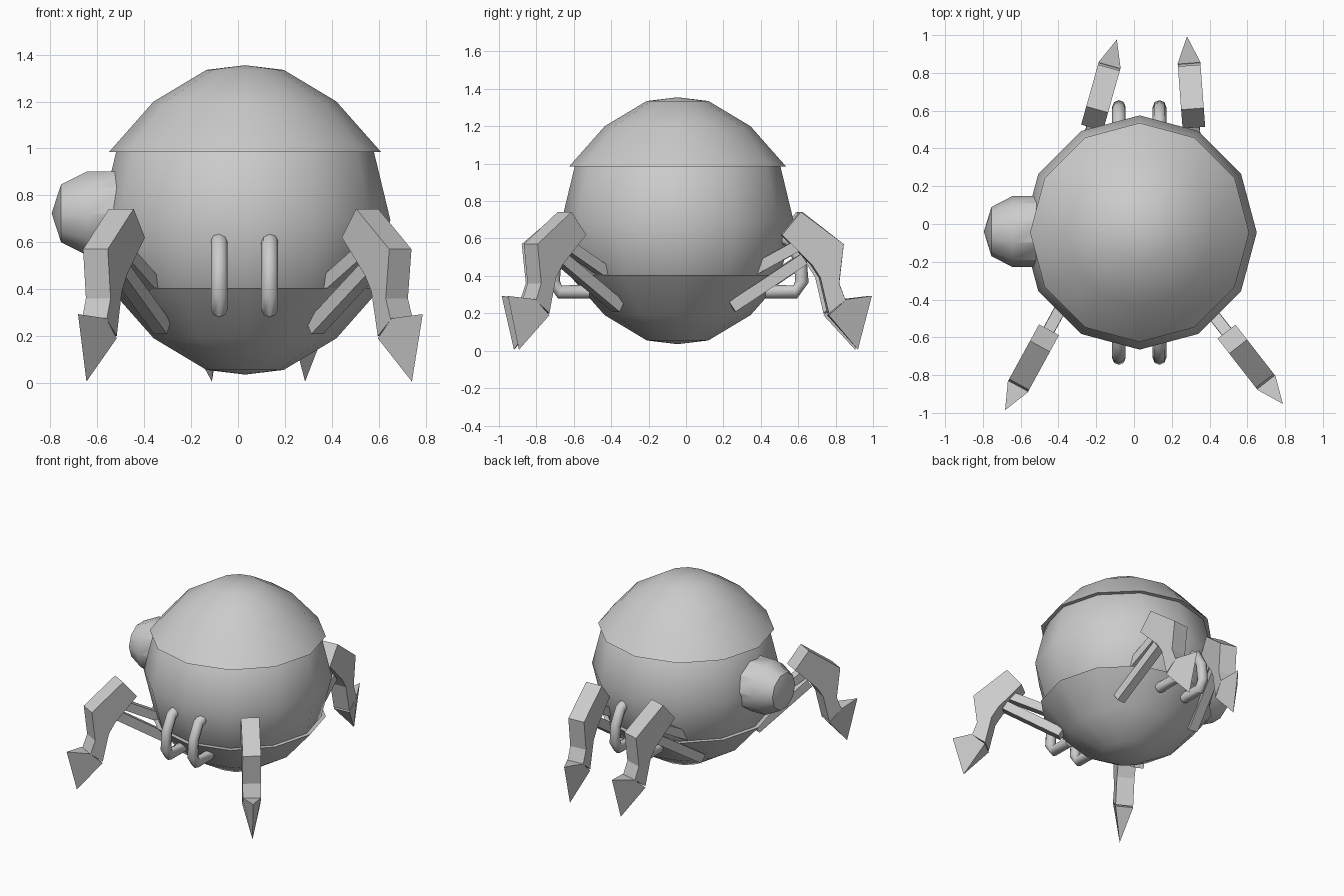
import bpy, bmesh, math
from mathutils import Vector

if "Cube" in bpy.data.objects:
    bpy.data.objects.remove(bpy.data.objects["Cube"])

CX, CY, CZ = 0.03, -0.045, 0.695   # centre of the round body
grey = bpy.data.materials.new("light_grey")
grey.diffuse_color = (0.6, 0.6, 0.6, 1)
grey.use_nodes = True
grey.node_tree.nodes["Principled BSDF"].inputs["Base Color"].default_value = grey.diffuse_color


def finish(name, bm, smooth=None):
    bmesh.ops.remove_doubles(bm, verts=bm.verts, dist=1e-5)
    bmesh.ops.recalc_face_normals(bm, faces=bm.faces)
    me = bpy.data.meshes.new(name)
    bm.to_mesh(me)
    bm.free()
    me.materials.append(grey)
    ob = bpy.data.objects.new(name, me)
    bpy.context.collection.objects.link(ob)
    if smooth:
        bpy.context.view_layer.objects.active = ob
        ob.select_set(True)
        bpy.ops.object.shade_smooth_by_angle(angle=math.radians(smooth))
        ob.select_set(False)
    return ob


def skin(bm, rings):
    """Bridge successive rings of points; close both ends."""
    vs = [[bm.verts.new(p) for p in r] for r in rings]
    n = len(vs[0])
    for a, b in zip(vs, vs[1:]):
        for i in range(n):
            bm.faces.new((a[i], a[(i + 1) % n], b[(i + 1) % n], b[i]))
    return vs


def lathe(name, profile, place, n, smooth=42):
    """Revolve (radius, height) points; place maps local coords to world."""
    bm = bmesh.new()
    rings = []
    for r, h in profile:
        r = max(r, 1e-7)
        rings.append([place(r * math.cos(2 * math.pi * i / n),
                            r * math.sin(2 * math.pi * i / n), h) for i in range(n)])
    skin(bm, rings)
    bmesh.ops.remove_doubles(bm, verts=bm.verts, dist=1e-5)
    bmesh.ops.dissolve_degenerate(bm, edges=bm.edges, dist=1e-6)
    return finish(name, bm, smooth)


def upright(x, y, h):
    return Vector((CX + x, CY + y, CZ + h))


def upside_down(x, y, h):
    return Vector((CX + x, CY + y, CZ - h))


# Round body with overlapping lid and bowl
half = [(0, 0.635), (0.16, 0.615), (0.375, 0.485), (0.55, 0.29)]
lathe("body", half + [(0.62, 0)] + [(r, -h) for r, h in reversed(half)], upright, 12)
shell = [(0, 0.66), (0.165, 0.64), (0.39, 0.505), (0.58, 0.29), (0.53, 0.29)]
lathe("lid", shell, upright, 12)
lathe("bowl", shell, upside_down, 12)

# Side lens pointing to -x
lathe("side_lens", [(0, 0.45), (0.187, 0.45), (0.187, 0.645), (0.13, 0.755), (0, 0.795)],
      lambda x, y, h: Vector((-h, -0.04 + x, 0.723 + y)), 10, 35)

# Bent grab handles, two in front and two behind
PATH = [(0.54, 0.61), (0.60, 0.59), (0.655, 0.49), (0.665, 0.37), (0.63, 0.315), (0.47, 0.315)]


def handle(name, x, side):
    bm = bmesh.new()
    pts = [Vector((x, CY + side * r, z)) for r, z in PATH]
    rings = []
    for i, p in enumerate(pts):
        t = (pts[min(i + 1, len(pts) - 1)] - pts[max(i - 1, 0)]).normalized()
        u = Vector((1, 0, 0))
        v = t.cross(u)
        rings.append([p + 0.036 * (u * math.cos(a) + v * math.sin(a))
                      for a in (k * math.pi / 4 for k in range(8))])
    vs = skin(bm, rings)
    bm.faces.new(vs[0])
    bm.faces.new(vs[-1])
    finish(name, bm, 50)


for side, label in ((-1, "front"), (1, "back")):
    for x, lr in ((-0.08, "left"), (0.135, "right")):
        handle(f"{label}_{lr}_handle", x, side)

# Legs: side profile (outward distance, height) extruded across the width
KNEE = [(0, 0.62), (0.10, 0.742), (0.33, 0.57), (0.305, 0.36), (0.34, 0.27),
        (0.25, 0.20), (0.205, 0.39), (0.16, 0.46)]
STRUTS = [((0.10, 0.57), (-0.21, 0.40), 0.03), ((0.12, 0.49), (-0.265, 0.235), 0.032)]


def leg(name, base, tip):
    base, tip = Vector((*base, 0)), Vector((*tip, 0))
    d = (tip - base).normalized()
    side = Vector((-d.y, d.x, 0))

    def at(u, z, w):
        return base + d * u + side * w + Vector((0, 0, z))

    # Knee and shin plate
    bm = bmesh.new()
    vs = skin(bm, [[at(u, z, w) for u, z in KNEE] for w in (-0.06, 0.06)])
    bm.faces.new(vs[0])
    bm.faces.new(vs[1])
    finish(name + "_shin", bm)

    # Pointed claw: shin end narrowing to a toe and a tip
    bm = bmesh.new()
    a, b, c, e = [bm.verts.new(at(u, z, w)) for u, z, w in
                  ((0.345, 0.275, -0.06), (0.345, 0.275, 0.06),
                   (0.25, 0.19, 0.06), (0.25, 0.19, -0.06))]
    toe = bm.verts.new(at(0.485, 0.293, 0))
    point = bm.verts.new(at(0.41, 0.005, 0))
    for f in ((a, b, c, e), (a, b, toe), (c, e, point), (b, c, point, toe), (a, e, point, toe)):
        bm.faces.new(f)
    finish(name + "_claw", bm)

    # Two parallel struts to the body
    for k, (p, q, t) in enumerate(STRUTS):
        bm = bmesh.new()
        run = Vector((q[0] - p[0], q[1] - p[1])).normalized()
        nu, nz = -run.y * t, run.x * t
        rings = [[at(u + s * nu, z + s * nz, w) for s, w in
                  ((-1, -t), (1, -t), (1, t), (-1, t))] for u, z in (p, q)]
        vs = skin(bm, rings)
        bm.faces.new(vs[0])
        bm.faces.new(vs[1])
        finish(f"{name}_{('upper', 'lower')[k]}_strut", bm)


leg("front_left_leg", (-0.45, -0.56), (-0.685, -0.99))
leg("front_right_leg", (0.49, -0.57), (0.79, -0.955))
leg("back_left_leg", (-0.222, 0.51), (-0.09, 0.98))
leg("back_right_leg", (0.317, 0.51), (0.28, 1.0))
